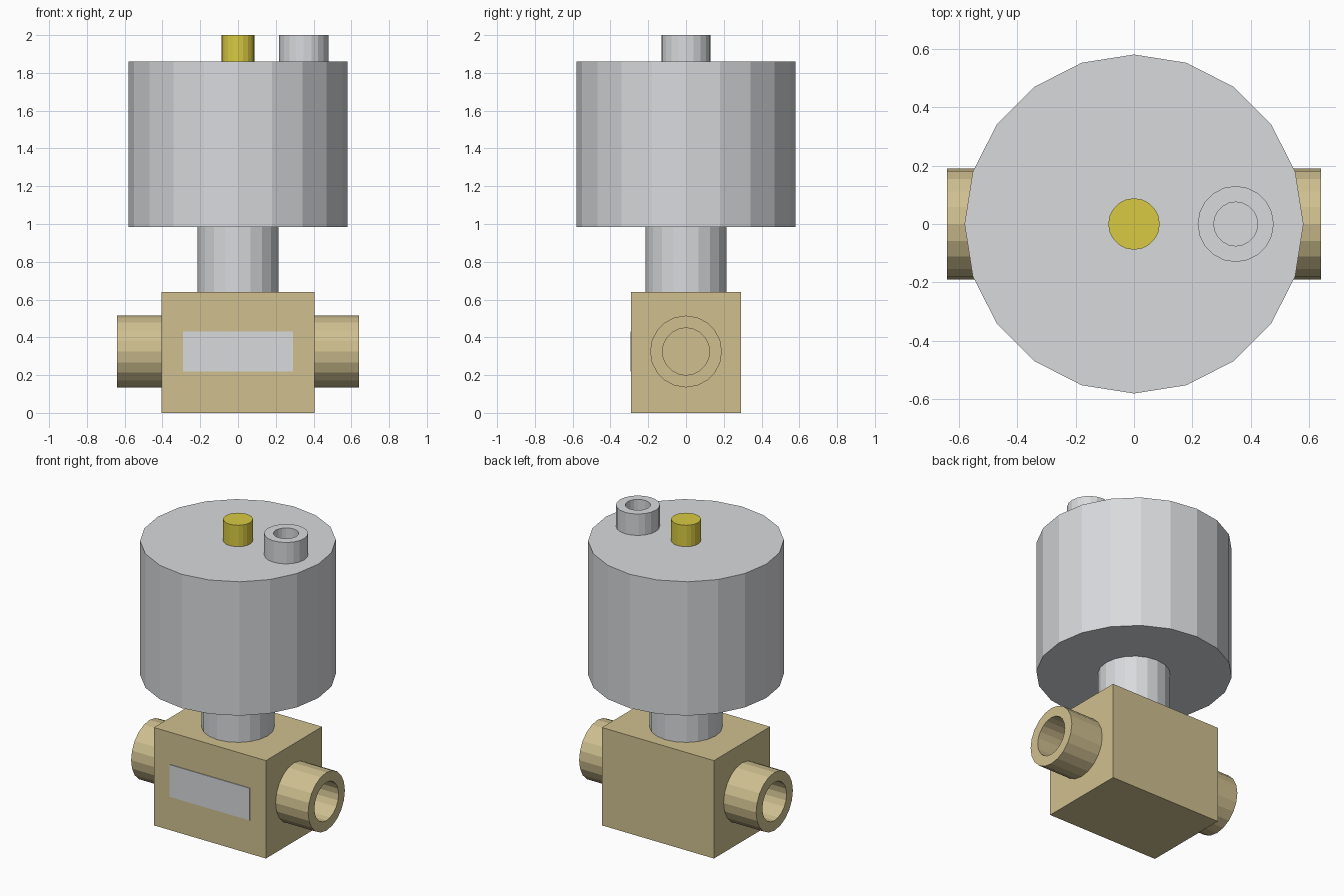
import bpy, bmesh
from math import cos, sin, pi
from mathutils import Matrix, Vector

cube = bpy.data.objects.get("Cube")
if cube:
    bpy.data.objects.remove(cube, do_unlink=True)

SIDES = 20


def material(name, rgb):
    mat = bpy.data.materials.new(name)
    mat.use_nodes = True
    colour = (*rgb, 1)
    mat.diffuse_color = colour
    mat.node_tree.nodes["Principled BSDF"].inputs["Base Color"].default_value = colour
    return mat


steel = material("light steel", (0.69, 0.70, 0.72))
brass = material("brass", (0.63, 0.53, 0.28))
yellow = material("yellow", (0.69, 0.59, 0.055))


def finish(name, bm, mat):
    bmesh.ops.recalc_face_normals(bm, faces=bm.faces)
    mesh = bpy.data.meshes.new(name)
    bm.to_mesh(mesh)
    bm.free()
    mesh.materials.append(mat)
    obj = bpy.data.objects.new(name, mesh)
    bpy.context.collection.objects.link(obj)
    return obj


def box(name, low, high, mat):
    low, high = Vector(low), Vector(high)
    bm = bmesh.new()
    place = Matrix.Translation((low + high) / 2) @ Matrix.Diagonal((*(high - low), 1))
    bmesh.ops.create_cube(bm, size=1, matrix=place)
    return finish(name, bm, mat)


def turned(name, profile, mat, place):
    """Faceted solid from (radius, height) rings, capped at both ends."""
    bm = bmesh.new()
    rings = []
    for radius, height in profile:
        rings.append([bm.verts.new((radius * cos(2 * pi * i / SIDES),
                                    radius * sin(2 * pi * i / SIDES), height))
                      for i in range(SIDES)])
    for a, b in zip(rings, rings[1:]):
        for i in range(SIDES):
            j = (i + 1) % SIDES
            bm.faces.new((a[i], a[j], b[j], b[i]))
    bm.faces.new(rings[0])
    bm.faces.new(rings[-1])
    bm.transform(place)
    return finish(name, bm, mat)


def cylinder(name, radius, bottom, top, mat):
    return turned(name, [(radius, 0), (radius, top - bottom)], mat,
                  Matrix.Translation((0, 0, bottom)))


def socket(name, outer, inner, length, mat, place):
    floor = 0.005
    return turned(name, [(outer, 0), (outer, length), (inner, length), (inner, floor)],
                  mat, place)


# Valve body with its front label plate
box("valve_body", (-0.405, -0.29, 0), (0.405, 0.29, 0.64), brass)
box("label_plate", (-0.29, -0.295, 0.22), (0.29, -0.288, 0.43), steel)

# Hollow pipe ports on both sides
for name, side in (("left_port", 1), ("right_port", -1)):
    place = Matrix.Translation((side * 0.40, 0, 0.325)) @ Matrix.Rotation(side * pi / 2, 4, "Y")
    socket(name, 0.19, 0.125, 0.24, brass, place)

# Neck and actuator housing
cylinder("neck", 0.215, 0.64, 0.985, steel)
cylinder("actuator_housing", 0.58, 0.985, 1.86, steel)

# Top fittings
cylinder("indicator_pin", 0.088, 1.86, 2.0, yellow)
socket("air_inlet", 0.13, 0.075, 0.14, steel, Matrix.Translation((0.348, 0, 1.86)))
